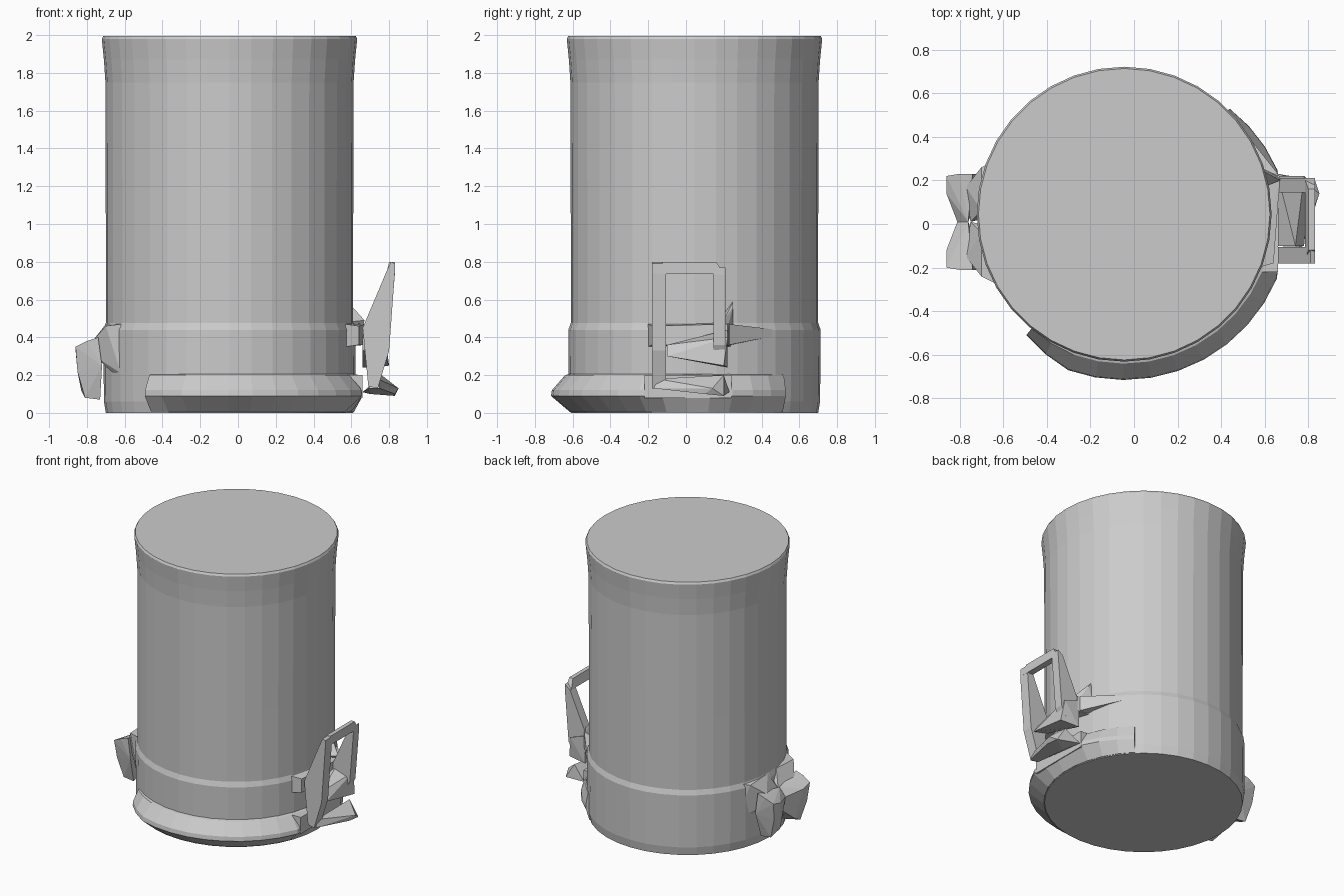
import bpy, bmesh
from math import sin, cos, radians, pi

CX, CY, SIDES = -0.045, 0.045, 36


def finish(name, bm):
    bmesh.ops.recalc_face_normals(bm, faces=bm.faces[:])
    mesh = bpy.data.meshes.new(name)
    bm.to_mesh(mesh)
    bm.free()
    obj = bpy.data.objects.new(name, mesh)
    bpy.context.collection.objects.link(obj)
    return obj


def hull(name, points):
    bm = bmesh.new()
    for p in points:
        bm.verts.new(p)
    res = bmesh.ops.convex_hull(bm, input=bm.verts[:])
    junk = [g for g in set(res["geom_interior"] + res["geom_unused"])
            if isinstance(g, bmesh.types.BMVert)]
    if junk:
        bmesh.ops.delete(bm, geom=junk, context='VERTS')
    return finish(name, bm)


def plate(name, outline, y0, y1):
    return hull(name, [(x, y, z) for x, z in outline for y in (y0, y1)])


def box(name, x0, x1, y0, y1, z0, z1):
    return plate(name, [(x0, z0), (x1, z0), (x1, z1), (x0, z1)], y0, y1)


# Closed round body with a gently flared rim and a slightly wider foot band
bm = bmesh.new()
rings = []
for r, z in [(0.655, 0), (0.665, 0.06), (0.668, 0.44), (0.655, 0.475),
             (0.655, 1.0), (0.657, 1.75), (0.665, 1.87), (0.676, 1.98), (0.668, 1.995)]:
    rings.append([bm.verts.new((CX + r * cos(2 * pi * i / SIDES),
                                CY + r * sin(2 * pi * i / SIDES), z)) for i in range(SIDES)])
for a, b in zip(rings, rings[1:]):
    for i in range(SIDES):
        j = (i + 1) % SIDES
        bm.faces.new((a[i], a[j], b[j], b[i]))
bm.faces.new(rings[0][::-1])
bm.faces.new(rings[-1])
finish("round_body", bm)

# Bevelled lip around the front and right of the foot
bm = bmesh.new()
loops = []
STEPS = 18
for i in range(STEPS + 1):
    a = radians(-129 + 174 * i / STEPS)
    size = min(1, 0.5 + i / 4, 0.2 + (STEPS - i) / 6)
    loop = []
    for r, z in [(0.63, 0.005), (0.66, 0.005), (0.76, 0.09), (0.755, 0.12), (0.685, 0.2), (0.63, 0.215)]:
        if r > 0.66:
            r = 0.665 + (r - 0.665) * size
        loop.append(bm.verts.new((min(CX + r * cos(a), 0.66), CY + r * sin(a), z)))
    loops.append(loop)
for a, b in zip(loops, loops[1:]):
    for k in range(6):
        m = (k + 1) % 6
        bm.faces.new((a[k], a[m], b[m], b[k]))
bm.faces.new(loops[0])
bm.faces.new(loops[-1][::-1])
finish("foot_lip", bm)

# Carrying loop on the right: two leaning blades and cross bars
blade = [(0.795, 0.77), (0.81, 0.8), (0.83, 0.79), (0.83, 0.74),
         (0.80, 0.33), (0.74, 0.13), (0.69, 0.14), (0.66, 0.45)]
plate("handle_front_blade", blade, -0.18, -0.105)
plate("handle_back_blade", [(0.79, 0.74), (0.83, 0.77), (0.83, 0.73), (0.80, 0.36),
                            (0.76, 0.28), (0.67, 0.3), (0.66, 0.45)], 0.145, 0.21)
hull("handle_top_bar", [(x, y, z) for x, y, z in [
    (0.785, -0.16, 0.735), (0.785, 0.2, 0.735), (0.83, -0.16, 0.735), (0.83, 0.2, 0.735),
    (0.80, -0.12, 0.8), (0.83, -0.12, 0.8), (0.80, 0.16, 0.8), (0.83, 0.16, 0.8)]])
hull("handle_brace", [(0.66, -0.1, 0.33), (0.78, -0.1, 0.3), (0.74, -0.1, 0.36),
                      (0.66, 0.22, 0.24), (0.8, 0.2, 0.25), (0.78, 0.22, 0.4), (0.66, 0.22, 0.44)])
hull("handle_bottom_bar", [(0.69, -0.17, 0.13), (0.75, -0.17, 0.13), (0.74, -0.15, 0.18),
                           (0.70, 0.1, 0.1), (0.83, 0.1, 0.1), (0.76, 0.1, 0.14),
                           (0.66, 0.23, 0.11), (0.83, 0.2, 0.09), (0.85, 0.14, 0.13), (0.76, 0.2, 0.2)])

# Mounts between the loop and the body
hull("handle_mount", [(0.57, -0.2, 0.35), (0.57, -0.2, 0.47), (0.64, -0.18, 0.36), (0.64, -0.18, 0.46),
                      (0.57, 0.24, 0.35), (0.57, 0.24, 0.48), (0.67, 0.22, 0.36), (0.67, 0.22, 0.47)])
hull("side_wing", [(0.5, 0.2, 0.35), (0.5, 0.2, 0.47), (0.66, 0.23, 0.36), (0.66, 0.23, 0.47),
                   (0.4, 0.48, 0.41), (0.46, 0.48, 0.41), (0.4, 0.48, 0.44), (0.46, 0.48, 0.44)])
hull("mount_spike", [(0.57, 0.16, 0.48), (0.58, 0.25, 0.59), (0.6, 0.25, 0.56),
                     (0.67, 0.2, 0.49), (0.57, 0.25, 0.46), (0.66, 0.22, 0.45)])
box("lower_mount", 0.57, 0.66, -0.22, 0.24, 0.08, 0.2)

# Paired catch on the left: tapered bracket and bow-tie lobes
for side, label in ((1, "back"), (-1, "front")):
    cy = 0.01
    hull(label + "_catch_bracket", [(-0.62, cy + side * y, z) for y, z in
                                    [(0.03, 0.21), (0.29, 0.21), (0.29, 0.47), (0.03, 0.47)]] +
         [(-0.70, cy + side * 0.25, 0.46), (-0.70, cy + side * 0.05, 0.47),
          (-0.77, cy + side * 0.16, 0.38), (-0.75, cy, 0.36),
          (-0.76, cy + side * 0.16, 0.3), (-0.66, cy + side * 0.22, 0.21)])
    hull(label + "_catch_lobe", [
        (-0.86, cy + side * 0.21, 0.35), (-0.80, cy + side * 0.22, 0.38), (-0.74, cy + side * 0.22, 0.40),
        (-0.85, cy + side * 0.19, 0.22), (-0.81, cy + side * 0.17, 0.08), (-0.73, cy + side * 0.17, 0.07),
        (-0.72, cy + side * 0.22, 0.25), (-0.86, cy + side * 0.13, 0.33), (-0.83, cy + side * 0.09, 0.12),
        (-0.81, cy, 0.31), (-0.76, cy, 0.37), (-0.79, cy, 0.2), (-0.73, cy + side * 0.08, 0.1)])
